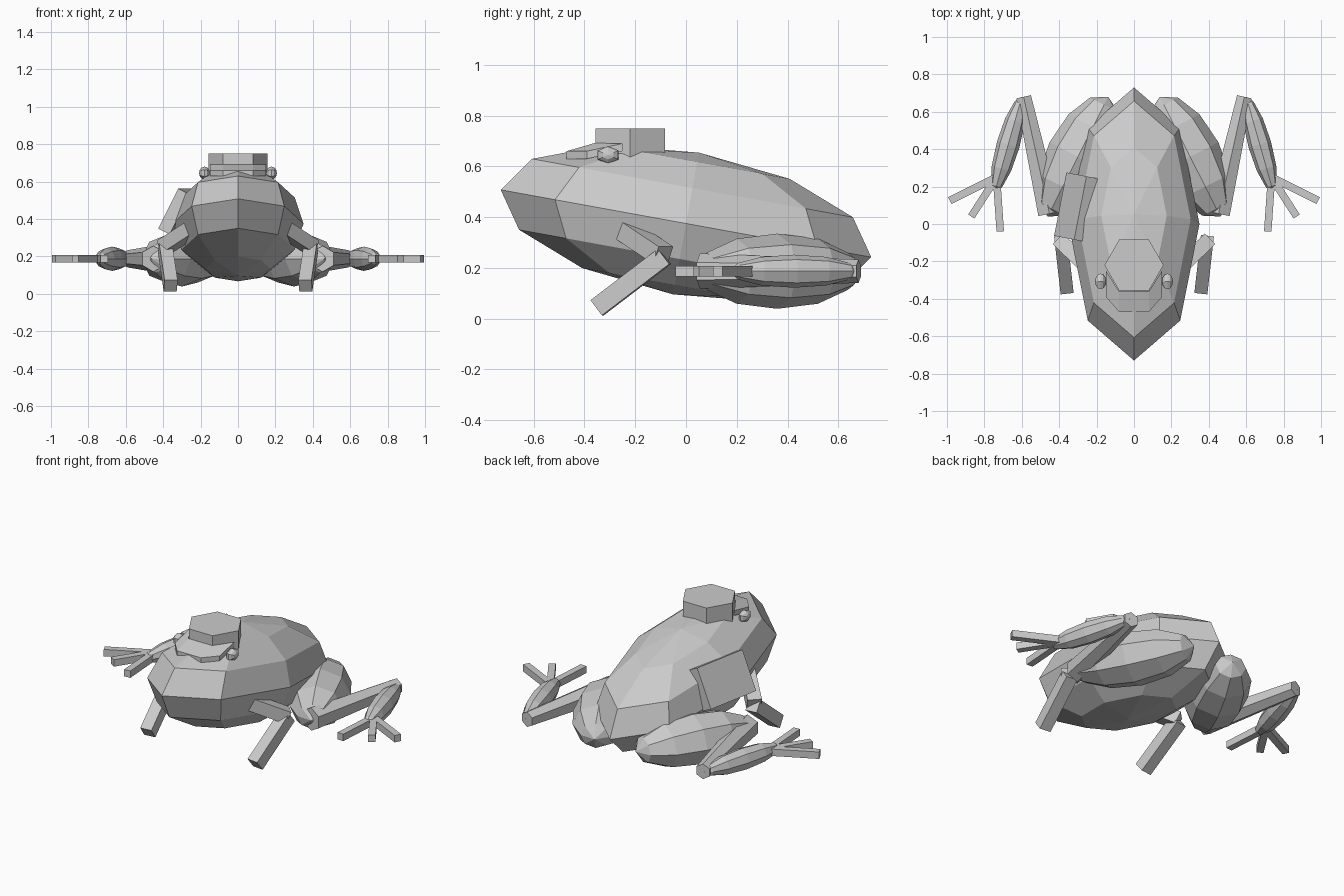
import bpy, bmesh
from math import radians, pi
from mathutils import Matrix, Vector

if "Cube" in bpy.data.objects:
    bpy.data.objects.remove(bpy.data.objects["Cube"])


def finish(name, bm, mirror=False):
    bmesh.ops.recalc_face_normals(bm, faces=bm.faces)
    me = bpy.data.meshes.new(name)
    bm.to_mesh(me)
    bm.free()
    ob = bpy.data.objects.new(name, me)
    bpy.context.collection.objects.link(ob)
    if mirror:
        ob.modifiers.new("mirror", 'MIRROR').use_clip = False
    return ob


def size(x, y, z):
    return Matrix.Diagonal((x, y, z, 1))


def between(a, b):
    """Frame halfway from a to b, local z along the line, local y upward."""
    a, b = Vector(a), Vector(b)
    d = b - a
    return Matrix.Translation((a + b) / 2) @ d.to_track_quat('Z', 'Y').to_matrix().to_4x4(), d.length


def muscle(name, a, b, rx, ry, segs=8):
    bm = bmesh.new()
    m, n = between(a, b)
    bmesh.ops.create_uvsphere(bm, u_segments=segs, v_segments=6, radius=1,
                              matrix=m @ size(rx, ry, n / 2))
    finish(name, bm, True)


def bar(name, a, b, w, h):
    bm = bmesh.new()
    m, n = between(a, b)
    bmesh.ops.create_cube(bm, size=1, matrix=m @ size(w, h, n))
    finish(name, bm, True)


# Body: coarse ellipsoid pitched nose-up
bm = bmesh.new()
bmesh.ops.create_uvsphere(bm, u_segments=8, v_segments=6, radius=1,
                          matrix=Matrix.Translation((0, 0, 0.375)) @ Matrix.Rotation(radians(-10.3), 4, 'X')
                          @ size(0.35, 0.742, 0.284))
finish("body", bm)

# Hat: hexagonal crown and a sloping brim at the front
bm = bmesh.new()
bmesh.ops.create_cone(bm, cap_ends=True, segments=6, radius1=0.158, radius2=0.158, depth=0.12,
                      matrix=Matrix.Translation((0, -0.22, 0.69)) @ Matrix.Rotation(pi / 2, 4, 'Z'))
# align hexagon corners with the x axis
if max(v.co.x for v in bm.verts) < 0.15:
    bmesh.ops.rotate(bm, verts=bm.verts, cent=(0, -0.22, 0), matrix=Matrix.Rotation(pi / 6, 3, 'Z'))
finish("hat_crown", bm)

bm = bmesh.new()
outline = [(0.15, -0.25, 0.69), (0.08, -0.36, 0.692), (-0.08, -0.36, 0.692), (-0.15, -0.25, 0.69),
           (-0.15, -0.39, 0.66), (-0.08, -0.47, 0.66), (0.08, -0.47, 0.66), (0.15, -0.39, 0.66)]
top = [bm.verts.new(p) for p in outline]
faces = [bm.faces.new([top[i] for i in f]) for f in ((0, 1, 6, 7), (1, 2, 5, 6), (2, 3, 4, 5))]
ext = bmesh.ops.extrude_face_region(bm, geom=faces, use_keep_orig=True)
bmesh.ops.translate(bm, vec=(0, 0, -0.03),
                    verts=[g for g in ext['geom'] if isinstance(g, bmesh.types.BMVert)])
finish("hat_brim", bm)

# Pack resting on one flank
bm = bmesh.new()
bmesh.ops.create_cube(bm, size=1, matrix=Matrix.Translation((-0.31, 0.09, 0.44))
                      @ Matrix.Rotation(radians(-11), 4, 'Z') @ Matrix.Rotation(radians(27), 4, 'Y')
                      @ size(0.07, 0.345, 0.24))
finish("side_pack", bm)

# Eyes
muscle("eyes", (0.15, -0.307, 0.645), (0.208, -0.307, 0.645), 0.048, 0.035, 6)

# Front legs
bar("front_upper_legs", (0.21, -0.27, 0.37), (0.395, -0.09, 0.25), 0.08, 0.075)
bar("front_lower_legs", (0.39, -0.085, 0.245), (0.36, -0.35, 0.043), 0.07, 0.075)

# Hind legs: thigh, tapered shin, foot
muscle("thighs", (0.138, 0.68, 0.187), (0.462, 0.04, 0.187), 0.17, 0.148)
bm = bmesh.new()
m, n = between((0.452, 0.055, 0.187), (0.59, 0.68, 0.187))
bmesh.ops.create_cone(bm, cap_ends=True, segments=6, radius1=0.07, radius2=0.046, depth=n, matrix=m)
finish("shins", bm, True)
muscle("hind_feet", (0.60, 0.68, 0.187), (0.745, 0.17, 0.187), 0.062, 0.065)

# Toes
for i, tip in enumerate([(0.985, 0.125), (0.87, 0.04), (0.715, -0.04)]):
    bar(f"toe_{i + 1}", (0.735, 0.25, 0.187), (*tip, 0.187), 0.04, 0.042)
